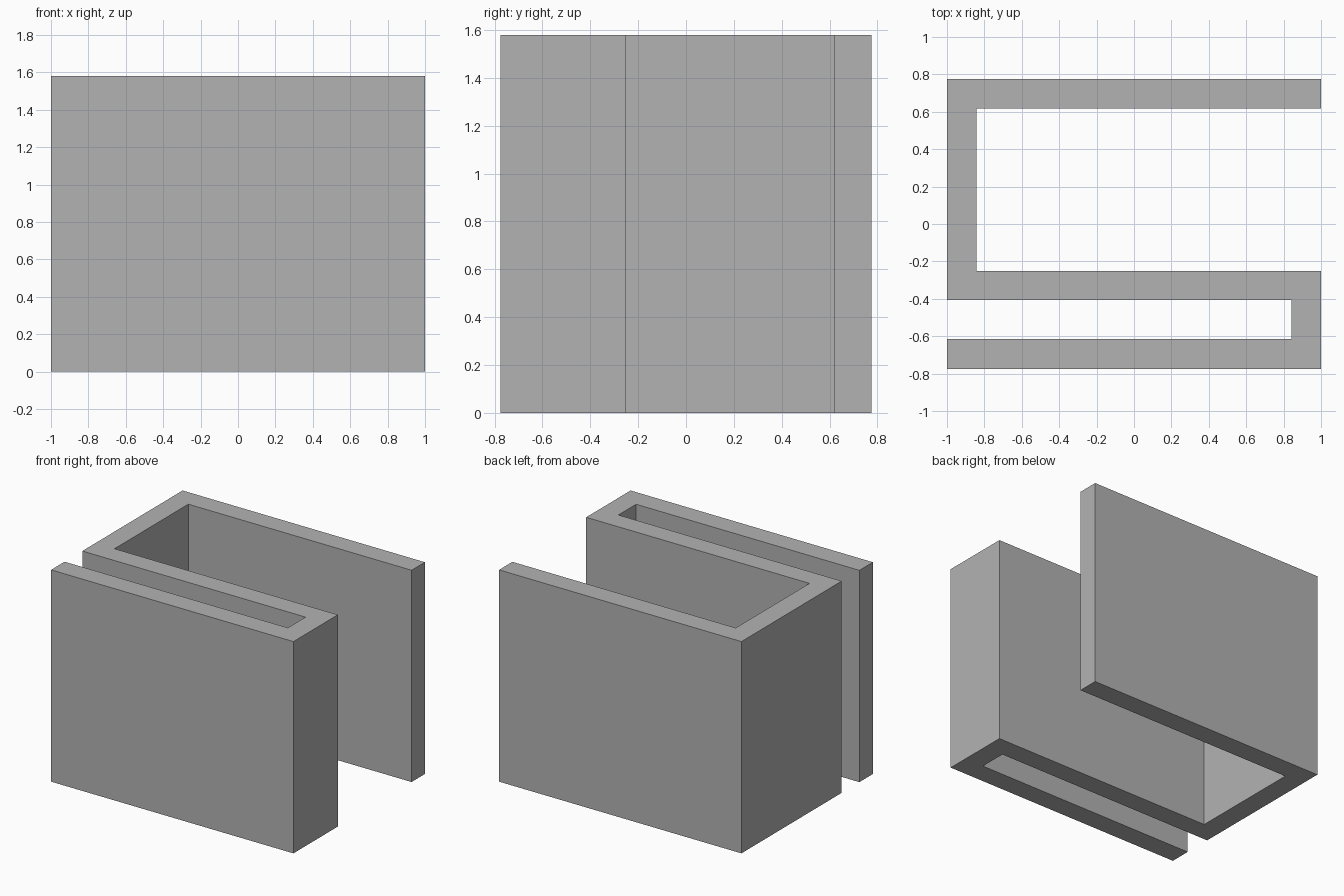
import bpy, bmesh

if "Cube" in bpy.data.objects:
    bpy.data.objects.remove(bpy.data.objects["Cube"])

HEIGHT = 1.58   # extrusion height
X = 1.0         # half width
XI = 0.843      # inner face of the end walls
Y = 0.775       # half depth

# Plain grey
grey = bpy.data.materials.new("grey")
grey.diffuse_color = (0.45, 0.45, 0.45, 1.0)
grey.use_nodes = True
grey.node_tree.nodes["Principled BSDF"].inputs["Base Color"].default_value = grey.diffuse_color

# S-shaped wall outline, counter-clockwise from the front left corner
outline = [
    (-X, -Y), (X, -Y), (X, -0.252), (-XI, -0.252),
    (-XI, 0.618), (X, 0.618), (X, Y), (-X, Y),
    (-X, -0.407), (XI, -0.407), (XI, -0.616), (-X, -0.616),
]

# Folded wall: the outline extruded straight up
bm = bmesh.new()
base = bm.faces.new([bm.verts.new((x, y, 0)) for x, y in outline])
top = bmesh.ops.extrude_face_region(bm, geom=[base], use_keep_orig=True)
bmesh.ops.translate(bm, vec=(0, 0, HEIGHT),
                    verts=[v for v in top["geom"] if isinstance(v, bmesh.types.BMVert)])
bmesh.ops.recalc_face_normals(bm, faces=bm.faces)
mesh = bpy.data.meshes.new("folded_wall")
bm.to_mesh(mesh)
bm.free()
mesh.materials.append(grey)
wall = bpy.data.objects.new("folded_wall", mesh)
bpy.context.collection.objects.link(wall)
